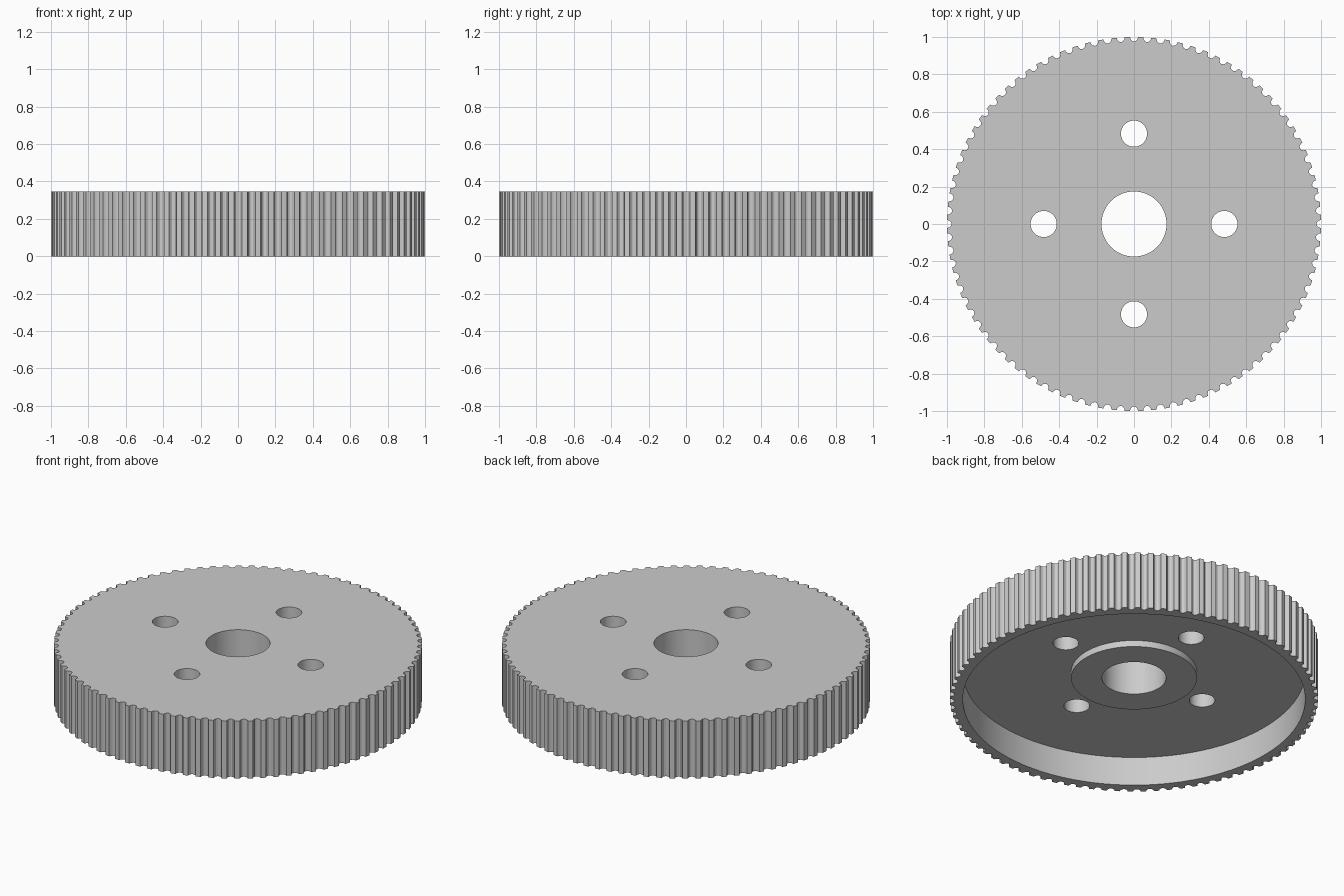
import bpy, bmesh, math

HEIGHT = 0.345
TEETH = 88
FLOOR = 0.173      # underside of the web
BOSS = 0.135       # underside of the boss

cube = bpy.data.objects.get("Cube")
if cube:
    bpy.data.objects.remove(cube, do_unlink=True)

grey = bpy.data.materials.new("light grey")
grey.use_nodes = True
colour = (0.6, 0.6, 0.6, 1)
grey.diffuse_color = colour
grey.node_tree.nodes["Principled BSDF"].inputs["Base Color"].default_value = colour


def circle(radius, count, cx=0, cy=0):
    return [(cx + radius * math.cos(math.tau * i / count),
             cy + radius * math.sin(math.tau * i / count)) for i in range(count)]


def prisms(name, outlines, low, high):
    """Closed upright prisms, one for each outline."""
    bm = bmesh.new()
    for outline in outlines:
        base = bm.faces.new([bm.verts.new((x, y, low)) for x, y in outline])
        new = bmesh.ops.extrude_face_region(bm, geom=[base], use_keep_orig=True)
        top = [v for v in new["geom"] if isinstance(v, bmesh.types.BMVert)]
        bmesh.ops.translate(bm, verts=top, vec=(0, 0, high - low))
    bmesh.ops.recalc_face_normals(bm, faces=bm.faces)
    mesh = bpy.data.meshes.new(name)
    bm.to_mesh(mesh)
    bm.free()
    mesh.materials.append(grey)
    obj = bpy.data.objects.new(name, mesh)
    bpy.context.collection.objects.link(obj)
    return obj


def combine(target, tool, operation):
    """Apply a boolean and discard its tool."""
    tool.hide_render = True
    mod = target.modifiers.new(tool.name, "BOOLEAN")
    mod.operation = operation
    mod.solver = "EXACT"
    mod.object = tool
    bpy.ops.object.modifier_apply(modifier=mod.name)
    bpy.data.objects.remove(tool, do_unlink=True)


# Toothed outline: rounded grooves with narrow lands, a groove on each axis
outline = []
pitch = math.tau / TEETH
for i in range(TEETH):
    for step in range(7):
        a = math.pi * step / 6
        angle = (i - 0.3 * math.cos(a)) * pitch
        radius = 1.0 - 0.025 * math.sin(a)
        outline.append((radius * math.cos(angle), radius * math.sin(angle)))

pulley = prisms("toothed_pulley", [outline], 0, HEIGHT)
bpy.context.view_layer.objects.active = pulley
pulley.select_set(True)

# Recess under the web, with a low central boss
combine(pulley, prisms("recess_cutter", [circle(0.93, 96)], -0.1, FLOOR), "DIFFERENCE")
combine(pulley, prisms("boss", [circle(0.342, 72)], BOSS, 0.25), "UNION")

# Shaft bore and four bolt holes
holes = [circle(0.174, 64)]
for k in range(4):
    a = k * math.pi / 2
    holes.append(circle(0.07, 40, 0.483 * math.cos(a), 0.483 * math.sin(a)))
combine(pulley, prisms("hole_cutter", holes, -0.1, HEIGHT + 0.1), "DIFFERENCE")

bpy.ops.object.shade_smooth_by_angle(angle=math.radians(30))
